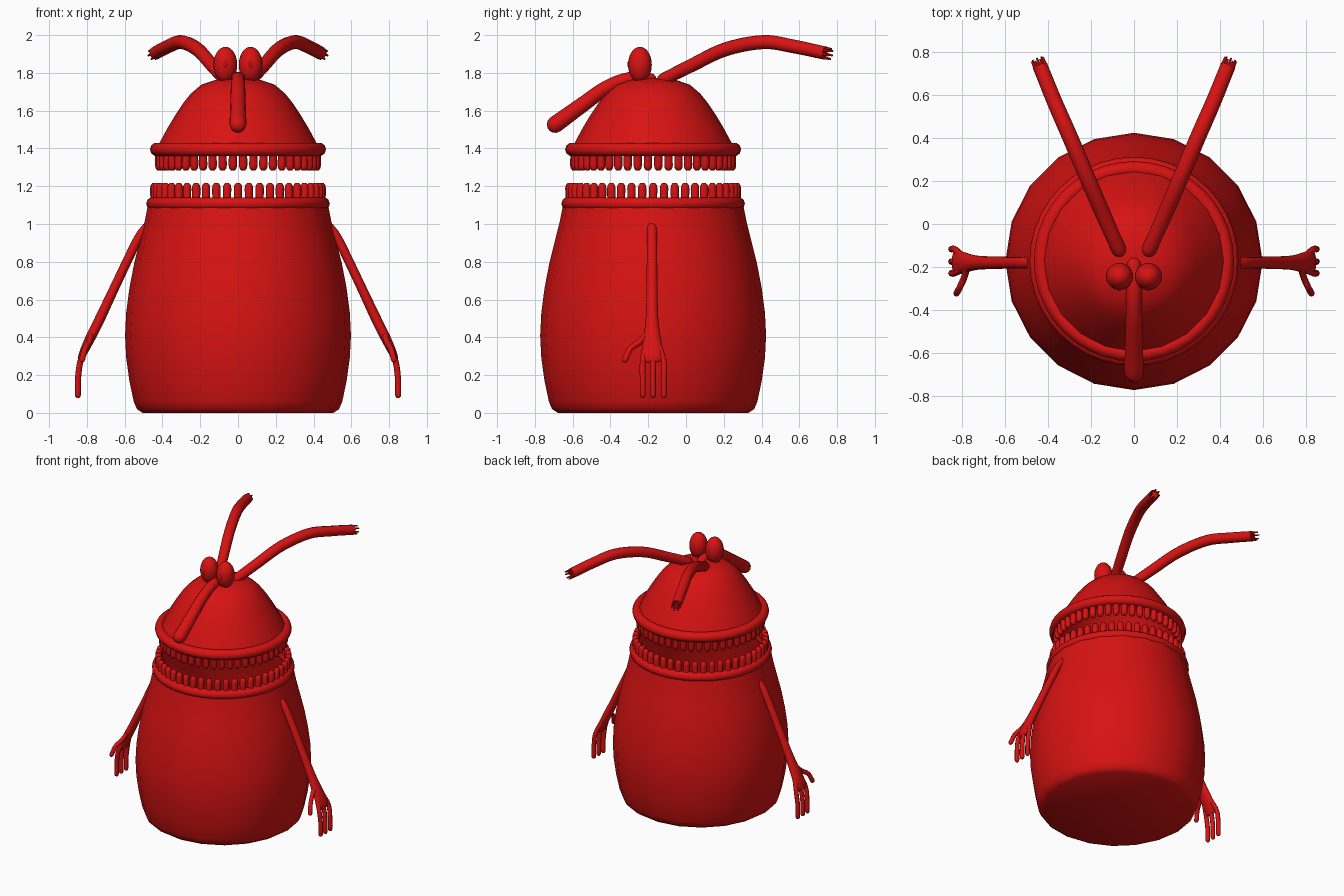
import bpy, bmesh, math
from mathutils import Vector, Matrix

if "Cube" in bpy.data.objects:
    bpy.data.objects.remove(bpy.data.objects["Cube"])

CY = -0.174  # the body axis sits in front of the origin
red = bpy.data.materials.new("red")
red.diffuse_color = (0.68, 0.006, 0.006, 1)
red.use_nodes = True
red.node_tree.nodes["Principled BSDF"].inputs["Base Color"].default_value = red.diffuse_color


def finish(bm, name, angle=50):
    bmesh.ops.recalc_face_normals(bm, faces=bm.faces)
    me = bpy.data.meshes.new(name)
    bm.to_mesh(me)
    bm.free()
    me.materials.append(red)
    for p in me.polygons:
        p.use_smooth = True
    me.set_sharp_from_angle(angle=math.radians(angle))
    ob = bpy.data.objects.new(name, me)
    bpy.context.collection.objects.link(ob)
    return ob


def skin(bm, rings, cap=True):
    """Join successive vertex rings with quads, optionally closing both ends."""
    n = len(rings[0])
    for a, b in zip(rings, rings[1:]):
        for i in range(n):
            j = (i + 1) % n
            bm.faces.new((a[i], a[j], b[j], b[i]))
    if cap:
        bm.faces.new(rings[0])
        bm.faces.new(rings[-1])


def lathe(bm, profile, sides, centre=(0, 0, 0), closed=False):
    c = Vector(centre)
    rings = []
    for r, z in profile:
        rings.append([bm.verts.new(c + Vector((r * math.cos(t), r * math.sin(t), z)))
                      for t in (2 * math.pi * i / sides for i in range(sides))])
    skin(bm, rings + ([rings[0]] if closed else []), cap=False)
    return rings


def ellipsoid(bm, centre, scale, u=20, v=14):
    m = Matrix.Translation(centre) @ Matrix.Diagonal((*scale, 1))
    bmesh.ops.create_uvsphere(bm, u_segments=u, v_segments=v, radius=1, matrix=m)


def tube(bm, pts, ref, sides=12, steps=5, round_end=True):
    """Smooth tube through (x, y, z, radius along ref, other radius)."""
    p = [Vector(q) for q in pts]
    p = [2 * p[0] - p[1]] + p + [2 * p[-1] - p[-2]]
    path = []
    for i in range(1, len(p) - 2):
        a, b, c, d = p[i - 1:i + 3]
        for k in range(steps):
            t = k / steps
            path.append(0.5 * (2 * b + (c - a) * t + (2 * a - 5 * b + 4 * c - d) * t * t
                               + (3 * b - a - 3 * c + d) * t ** 3))
    path.append(p[-2])
    stations = []
    for i, q in enumerate(path):
        d = Vector((path[min(i + 1, len(path) - 1)] - path[max(i - 1, 0)])[:3]).normalized()
        stations.append((Vector(q[:3]), d, q[3], q[4]))
    # Rounded ends
    dome = [math.radians(a) for a in (30, 58, 80)]
    pos, d, ra, rb = stations[0]
    head = [(pos - d * rb * math.sin(a), d, ra * math.cos(a), rb * math.cos(a))
            for a in reversed(dome)]
    pos, d, ra, rb = stations[-1]
    tail = [(pos + d * rb * math.sin(a), d, ra * math.cos(a), rb * math.cos(a)) for a in dome]
    rings = []
    for pos, d, ra, rb in head + stations + (tail if round_end else []):
        v = d.cross(Vector(ref)).normalized()
        u = v.cross(d)
        rings.append([bm.verts.new(pos + u * ra * math.cos(t) + v * rb * math.sin(t))
                      for t in (2 * math.pi * i / sides for i in range(sides))])
    skin(bm, rings)


# Body: open-topped sack with a closed base
bm = bmesh.new()
rings = lathe(bm, [(0.505, 0), (0.535, 0.02), (0.552, 0.06), (0.575, 0.17), (0.592, 0.29),
                   (0.598, 0.41), (0.592, 0.53), (0.575, 0.66), (0.55, 0.79),
                   (0.52, 0.91), (0.495, 1.01), (0.475, 1.11)], 20, (0, CY, 0))
bm.faces.new(rings[0])
finish(bm, "body")

# Head: open-bottomed dome
bm = bmesh.new()
rings = lathe(bm, [(0.43, 1.40), (0.41, 1.44), (0.372, 1.51), (0.33, 1.58), (0.29, 1.64),
                   (0.25, 1.69), (0.195, 1.737), (0.12, 1.763), (0.05, 1.772)], 20, (0, CY, 0))
bm.faces.new(rings[-1])
finish(bm, "head")

# Lips: rounded rims around the mouth
for name, r, z, m in (("lower_lip", 0.452, 1.108, 0.034), ("upper_lip", 0.43, 1.395, 0.036)):
    bm = bmesh.new()
    lathe(bm, [(r + m * math.cos(t), z + m * math.sin(t))
               for t in (math.pi * i / 5 for i in range(10))], 40, (0, CY, 0), closed=True)
    finish(bm, name, 80)

# Teeth: rows of rounded pegs
for name, r, root, tip, shift in (("lower_teeth", 0.443, 1.10, 1.22, 0),
                                  ("upper_teeth", 0.418, 1.40, 1.28, 0.5)):
    bm = bmesh.new()
    s = 1 if tip > root else -1
    w = 0.0225
    prof = [(w * 0.9, root), (w, tip - s * 0.032), (w * 0.87, tip - s * 0.015),
            (w * 0.5, tip - s * 0.004)]
    for i in range(48):
        t = 2 * math.pi * (i + shift) / 48
        rings = lathe(bm, prof, 8, (r * math.cos(t), CY + r * math.sin(t), 0))
        bm.faces.new(rings[-1])
        bm.faces.new(rings[0])
    finish(bm, name, 80)

# Nose: drooping trunk
bm = bmesh.new()
tube(bm, [(0, -0.19, 1.765, 0.034, 0.034), (0, -0.30, 1.768, 0.036, 0.036),
          (0, -0.42, 1.722, 0.038, 0.038), (0, -0.55, 1.63, 0.041, 0.041),
          (0, -0.692, 1.527, 0.045, 0.045)], (1, 0, 0))
finish(bm, "nose", 80)

for s, side in ((-1, "left"), (1, "right")):
    # Eye with a small raised pupil
    bm = bmesh.new()
    ellipsoid(bm, (s * 0.067, -0.244, 1.843), (0.063, 0.063, 0.095))
    finish(bm, side + "_eye", 80)
    bm = bmesh.new()
    ellipsoid(bm, (s * 0.067, -0.304, 1.845), (0.009, 0.006, 0.018), 10, 8)
    finish(bm, side + "_pupil", 80)

    # Antenna sweeping backwards
    bm = bmesh.new()
    tube(bm, [(s * 0.07, -0.12, 1.765, 0.034, 0.034), (s * 0.137, 0.03, 1.84, 0.036, 0.036),
              (s * 0.215, 0.21, 1.925, 0.037, 0.037), (s * 0.30, 0.41, 1.963, 0.037, 0.037),
              (s * 0.37, 0.57, 1.94, 0.036, 0.036), (s * 0.437, 0.735, 1.905, 0.035, 0.035)],
         (0, 0, 1), round_end=False)
    # Prongs around the antenna tip
    end = Vector((s * 0.437, 0.735, 1.905))
    d = Vector((s * 0.067, 0.165, -0.035)).normalized()
    v = d.cross(Vector((0, 0, 1))).normalized()
    u = v.cross(d)
    for i in range(7):
        t = 2 * math.pi * i / 7
        q = end + (u * math.cos(t) + v * math.sin(t)) * 0.028
        m = Matrix.Translation(q + d * 0.015) @ d.to_track_quat('Z', 'Y').to_matrix().to_4x4()
        bmesh.ops.create_cone(bm, cap_ends=True, segments=6, radius1=0.008, radius2=0.005,
                              depth=0.04, matrix=m)
    finish(bm, side + "_antenna")

    # Arm widening into a palm
    bm = bmesh.new()
    Y = -0.18
    tube(bm, [(s * 0.485, Y, 0.985, 0.026, 0.022), (s * 0.535, Y, 0.91, 0.027, 0.024),
              (s * 0.655, Y, 0.66, 0.029, 0.025), (s * 0.735, Y, 0.49, 0.034, 0.027),
              (s * 0.785, Y, 0.39, 0.048, 0.026), (s * 0.823, Y + 0.002, 0.31, 0.058, 0.02),
              (s * 0.833, Y + 0.003, 0.28, 0.052, 0.015)], (0, 1, 0))
    # Three fingers and a thumb
    f = (0.0155, 0.016)
    for y0, y1 in ((-0.215, -0.229), (-0.177, -0.175), (-0.142, -0.117)):
        tube(bm, [(s * 0.805, y0, 0.35, *f), (s * 0.835, y1, 0.27, *f),
                  (s * 0.847, y1, 0.18, *f), (s * 0.848, y1, 0.094, *f)],
             (0, 1, 0), sides=8, steps=3)
    tube(bm, [(s * 0.775, -0.20, 0.42, *f), (s * 0.79, -0.25, 0.372, *f),
              (s * 0.81, -0.295, 0.34, *f), (s * 0.825, -0.322, 0.282, *f)],
         (1, 0, 0), sides=8, steps=3)
    finish(bm, side + "_arm", 80)
